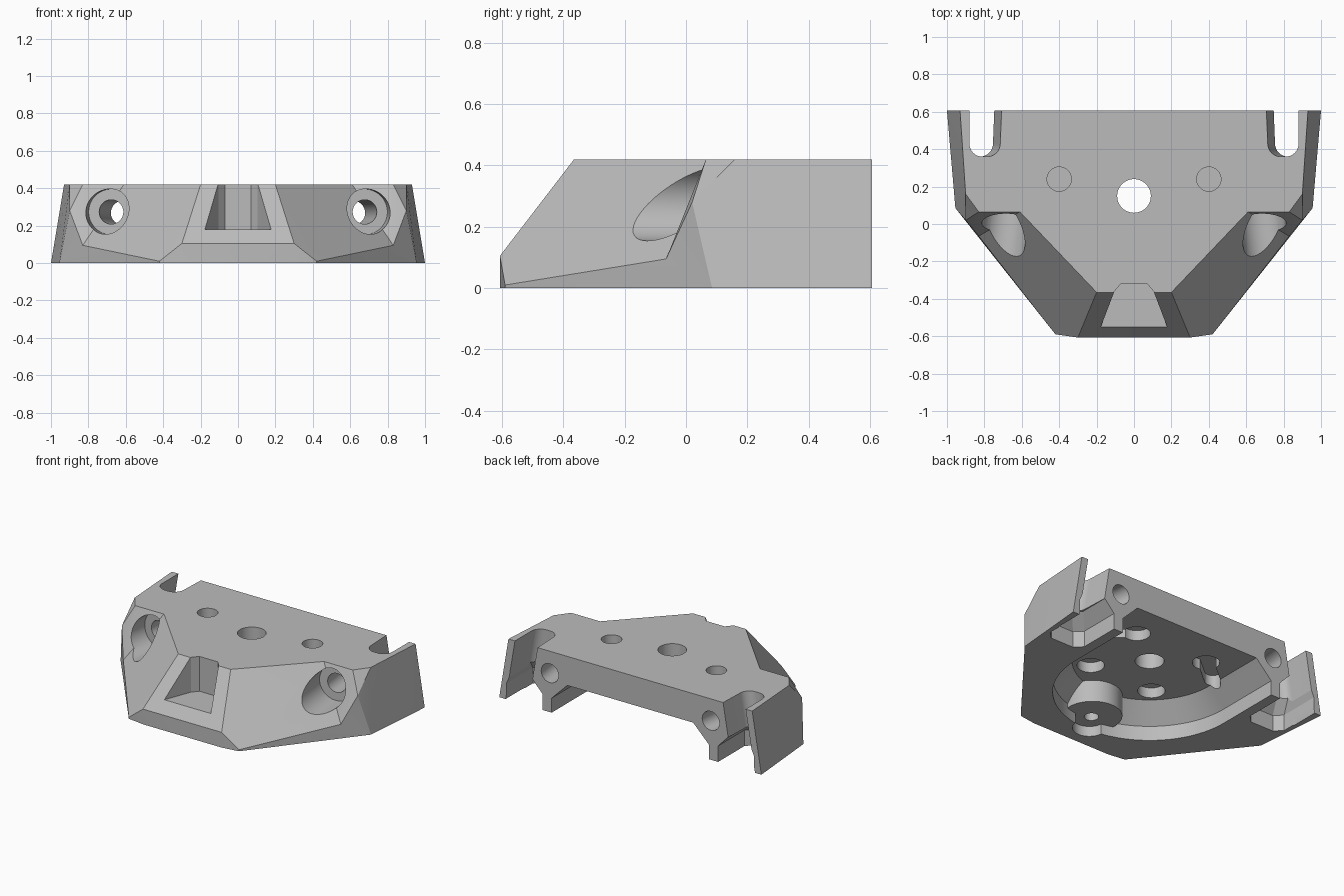
import bpy, bmesh
from math import sin, cos, pi, radians
from mathutils import Vector

if "Cube" in bpy.data.objects:
    bpy.data.objects.remove(bpy.data.objects["Cube"])

grey = bpy.data.materials.new("plain_grey")
grey.use_nodes = True
grey.diffuse_color = (0.5, 0.5, 0.5, 1)
grey.node_tree.nodes["Principled BSDF"].inputs["Base Color"].default_value = (0.5, 0.5, 0.5, 1)


def hull(name, points):
    """Convex solid around the points."""
    bm = bmesh.new()
    for p in points:
        bm.verts.new(p)
    res = bmesh.ops.convex_hull(bm, input=bm.verts)
    junk = {g for g in res["geom_interior"] + res["geom_unused"] if isinstance(g, bmesh.types.BMVert)}
    bmesh.ops.delete(bm, geom=list(junk), context="VERTS")
    bmesh.ops.dissolve_limit(bm, angle_limit=radians(0.5), verts=bm.verts, edges=bm.edges)
    bmesh.ops.recalc_face_normals(bm, faces=bm.faces)
    mesh = bpy.data.meshes.new(name)
    bm.to_mesh(mesh)
    bm.free()
    ob = bpy.data.objects.new(name, mesh)
    bpy.context.collection.objects.link(ob)
    mesh.materials.append(grey)
    return ob


def rod(name, a, b, r, n=48):
    """Cylinder between two points."""
    a, b = Vector(a), Vector(b)
    q = (b - a).to_track_quat("Z", "Y")
    ring = [q @ Vector((r * cos(2 * pi * i / n), r * sin(2 * pi * i / n), 0)) for i in range(n)]
    return hull(name, [c + v for c in (a, b) for v in ring])


def combine(target, tool, op="DIFFERENCE"):
    m = target.modifiers.new("combine", "BOOLEAN")
    m.object, m.operation, m.solver = tool, op, "EXACT"
    bpy.context.view_layer.objects.active = target
    bpy.ops.object.modifier_apply(modifier=m.name)
    bpy.data.objects.remove(tool)


def flip(points, s):
    return [(s * x, y, z) for x, y, z in points]


H = 0.42
BACK = 0.607

# Faceted main block
half = [(1, BACK, 0), (0.955, 0.085, 0), (0.42, -0.59, 0), (0.42, -0.59, 0.01),
        (0.30, -0.607, 0), (0.30, -0.607, 0.105), (0.83, -0.065, 0.095),
        (0.20, -0.365, H), (0.61, 0.065, H), (0.61, BACK, H)]
body = hull("bracket_body", half + flip(half, -1))

# Raised side corners, each with a forward facing facet
corner = [(0.61, 0.065, H), (0.83, 0.065, H), (0.90, 0.02, 0.28), (0.83, -0.065, 0.095),
          (0.90, 0.16, H), (0.955, 0.085, 0), (1, BACK, 0), (0.93, BACK, H),
          (0.5, BACK, H), (0.5, BACK, 0), (0.5, 0, 0)]
for s in (1, -1):
    combine(body, hull("side_corner", flip(corner, s)), "UNION")

# Underside pocket, rounded in front and open at the back, with a boss left standing
pocket_points = []
for r, z in ((0.6, -0.1), (0.6, 0.1), (0.48, 0.22)):
    pocket_points += [(r * cos(pi * i / 48), 0.15 - r * sin(pi * i / 48), z) for i in range(49)]
    pocket_points += [(r, 0.8, z), (-r, 0.8, z)]
pocket = hull("pocket_cutter", pocket_points)
combine(pocket, rod("boss", (0, -0.4, 0.07), (0, -0.4, 0.4), 0.185))
combine(body, pocket)
combine(body, rod("boss_clearance", (0, -0.43, -0.1), (0, -0.43, 0.07), 0.105))
combine(body, rod("boss_hole", (0, -0.41, 0), (0, -0.41, 0.14), 0.045))

# Front notch, flared towards the front
notch = [(0.07, -0.32), (0.105, -0.36), (0.204, -0.62)]
combine(body, hull("notch", [(s * x, y, z) for x, y in notch for s in (1, -1) for z in (0.18, 0.6)]))

# Centre hole
combine(body, rod("centre_hole", (0, 0.15, 0.1), (0, 0.15, 0.6), 0.09))

for s in (1, -1):
    # Blind holes above and recesses in the pocket ceiling
    combine(body, rod("top_hole", (s * 0.4, 0.24, 0.34), (s * 0.4, 0.24, 0.6), 0.065))
    combine(body, rod("round_recess", (s * 0.245, -0.125, 0.15), (s * 0.245, -0.125, 0.29), 0.085))
    combine(body, rod("keyhole_recess", (s * 0.28, 0.36, 0.15), (s * 0.28, 0.36, 0.29), 0.085))
    tail = [(s * (x + 0.05 * cos(a * pi / 12)), y + 0.05 * sin(a * pi / 12), z)
            for x, y in ((0.28, 0.36), (0.46, 0.21)) for a in range(24) for z in (0.15, 0.29)]
    combine(body, hull("keyhole_tail", tail))

    # Long bolt bore with a wide counterbore in front
    front, rear = Vector((s * 0.694, -0.02, 0.275)), Vector((s * 0.61, 0.64, 0.268))
    along = (rear - front).normalized()
    combine(body, rod("counterbore", front - along * 0.4, front + along * 0.13, 0.122))
    combine(body, rod("bore", front - along * 0.1, rear + along * 0.2, 0.065))

    # Leaning slot with rounded inner end
    slot = []
    for z in (-0.1, 0.6):
        lean = (H - z) * 0.17
        r = 0.07
        for i in range(13):
            a = pi / 2 * i / 12
            slot += [(s * (0.715 + r - r * cos(a) + lean), 0.36 + r - r * sin(a), z),
                     (s * (0.88 - r + r * cos(a) + lean), 0.36 + r - r * sin(a), z)]
        slot += [(s * (0.70 + lean), 0.8, z), (s * (0.88 + lean), 0.8, z)]
    combine(body, hull("slot", slot))

    # Wider lower part of the slot, with chamfered corners and roof
    wide = []
    for x0, x1, y, z in ((0.67, 0.945, 0.27, -0.1), (0.67, 0.945, 0.27, 0.11), (0.745, 0.91, 0.35, 0.19)):
        wide += [(x0, 0.8, z), (x1, 0.8, z), (x0, y + 0.05, z), (x1, y + 0.05, z),
                 (x0 + 0.05, y, z), (x1 - 0.05, y, z)]
    combine(body, hull("wide_slot", flip(wide, s)))

# Smooth bores, crisp facets
bpy.ops.object.select_all(action="DESELECT")
body.select_set(True)
bpy.context.view_layer.objects.active = body
bpy.ops.object.shade_smooth_by_angle(angle=radians(12))
